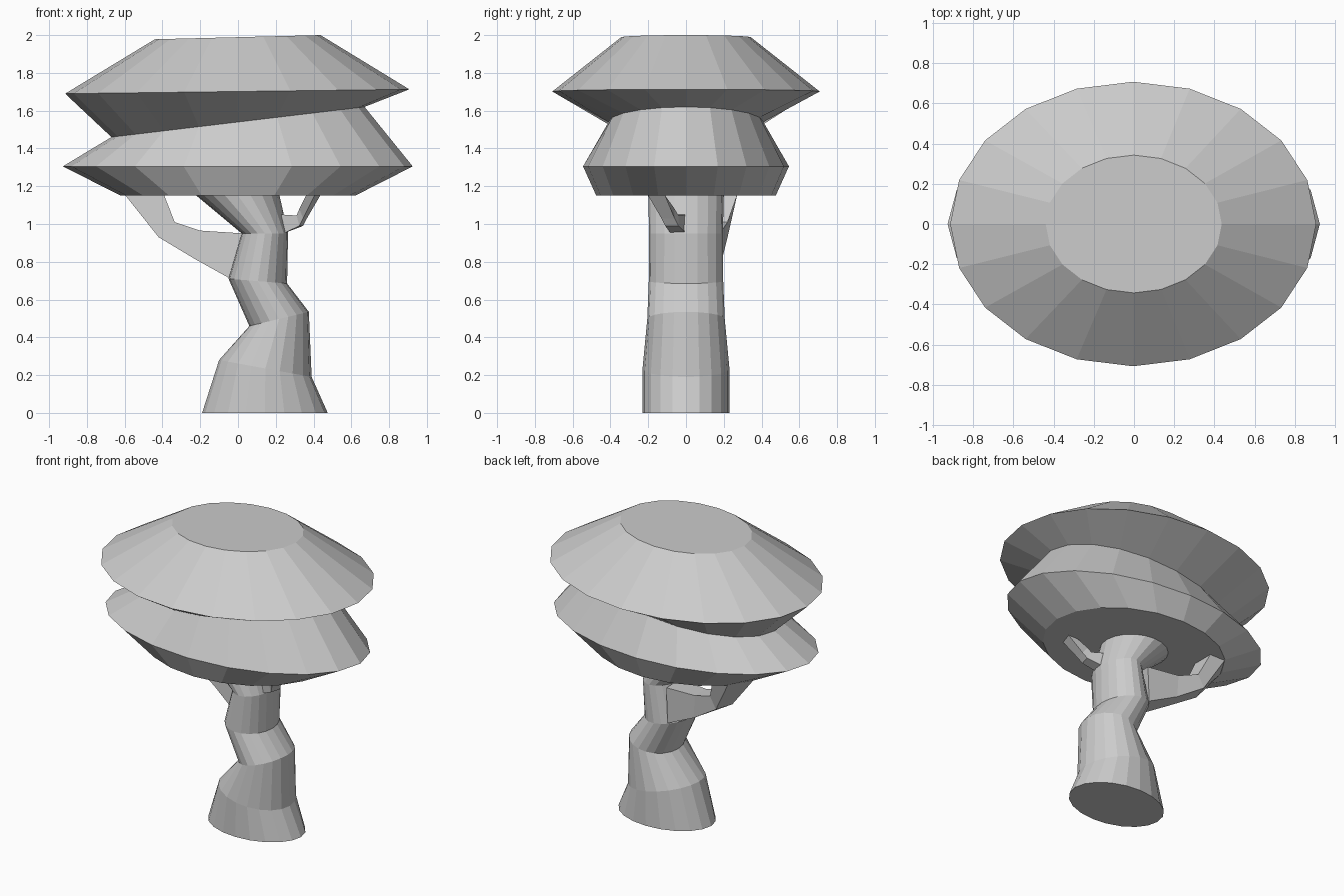
import bpy, bmesh
from math import sin, cos, pi

if "Cube" in bpy.data.objects:
    bpy.data.objects.remove(bpy.data.objects["Cube"])


def skin(name, rings):
    """Bridge consecutive rings of points and cap both ends."""
    bm = bmesh.new()
    loops = [[bm.verts.new(p) for p in ring] for ring in rings]
    n = len(loops[0])
    for a, b in zip(loops, loops[1:]):
        for i in range(n):
            j = (i + 1) % n
            bm.faces.new((a[i], a[j], b[j], b[i]))
    bm.faces.new(loops[0][::-1])
    bm.faces.new(loops[-1])
    bmesh.ops.recalc_face_normals(bm, faces=bm.faces)
    me = bpy.data.meshes.new(name)
    bm.to_mesh(me)
    bm.free()
    ob = bpy.data.objects.new(name, me)
    bpy.context.collection.objects.link(ob)
    return ob


def tilted_ring(xl, zl, xr, zr, ry, n=20):
    """Ellipse spanning the left and right profile points, half-depth ry."""
    cx, cz, rx, rz = (xl + xr) / 2, (zl + zr) / 2, (xr - xl) / 2, (zr - zl) / 2
    return [(cx + rx * cos(2 * pi * i / n), ry * sin(2 * pi * i / n),
             cz + rz * cos(2 * pi * i / n)) for i in range(n)]


# Two-tier canopy
skin("canopy", [tilted_ring(*r) for r in (
    (-0.62, 1.15, 0.62, 1.15, 0.475),
    (-0.928, 1.305, 0.925, 1.305, 0.545),
    (-0.67, 1.46, 0.67, 1.62, 0.41),
    (-0.915, 1.69, 0.907, 1.713, 0.708),
    (-0.44, 1.978, 0.437, 2.0, 0.343))])

# Crooked trunk
skin("trunk", [tilted_ring(*r) for r in (
    (-0.19, 0.0, 0.475, 0.0, 0.23),
    (-0.10, 0.28, 0.39, 0.19, 0.23),
    (0.06, 0.46, 0.375, 0.535, 0.205),
    (-0.05, 0.71, 0.26, 0.685, 0.197),
    (0.02, 0.95, 0.265, 0.95, 0.195),
    (-0.22, 1.15, 0.22, 1.15, 0.20))])


def branch(name, stations):
    """Four-sided limb: lower x,z, upper x,z, front y, back y, back x shift."""
    skin(name, [[(xl, y0, zl), (xu, y0, zu), (xu, y1, zu), (xl + s, y1, zl)]
                for xl, zl, xu, zu, y0, y1, s in stations])


# Long limb on the left, short limb on the right
branch("left_branch", (
    (-0.04, 0.71, 0.03, 0.95, 0.02, 0.17, 0.06),
    (-0.22, 0.81, -0.20, 0.965, 0.07, 0.19, 0.03),
    (-0.42, 0.93, -0.335, 1.01, 0.10, 0.22, 0.04),
    (-0.595, 1.15, -0.39, 1.15, 0.12, 0.27, 0.09)))
branch("right_branch", (
    (0.24, 0.95, 0.23, 1.05, 0.0, -0.08, 0.0),
    (0.345, 0.99, 0.31, 1.045, -0.04, -0.11, -0.02),
    (0.365, 1.03, 0.325, 1.08, -0.06, -0.13, -0.02),
    (0.435, 1.15, 0.36, 1.15, -0.11, -0.20, -0.03)))
